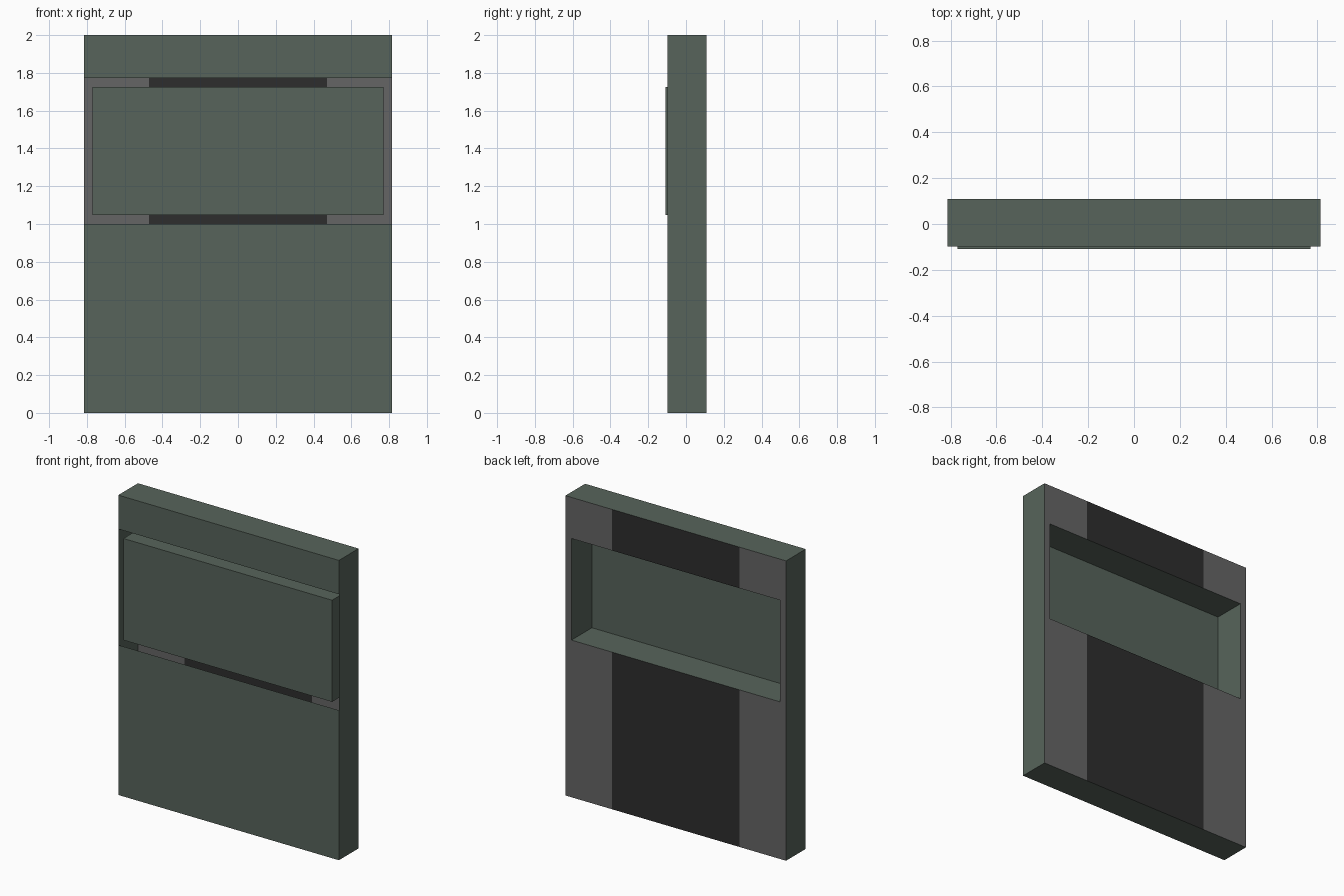
import bpy

if "Cube" in bpy.data.objects:
    bpy.data.objects.remove(bpy.data.objects["Cube"])

W, YF, YB, YP = 0.814, -0.099, 0.108, -0.108   # half width, front, back, panel front
PW, P0, P1 = 0.77, 1.048, 1.726                # panel half width, bottom, top
S0, S1, H = 1.0, 1.774, 2.0                    # slot bottom, slot top, height
D = 0.47                                       # half width of dark backing


def mat(name, rgb):
    m = bpy.data.materials.new(name)
    m.diffuse_color = (*rgb, 1)
    m.use_nodes = True
    m.node_tree.nodes["Principled BSDF"].inputs["Base Color"].default_value = m.diffuse_color
    return m


green = mat("green_paint", (0.095, 0.127, 0.104))
grey = mat("grey_metal", (0.13, 0.13, 0.13))
dark = mat("dark_metal", (0.027, 0.027, 0.027))


def sheets(name, quads, mats):
    """Object made of flat single-sided sheets: (four corners, material index)."""
    me = bpy.data.meshes.new(name)
    verts = [p for q, _ in quads for p in q]
    me.from_pydata(verts, [], [range(i * 4, i * 4 + 4) for i in range(len(quads))])
    for m in mats:
        me.materials.append(m)
    for f, (_, i) in zip(me.polygons, quads):
        f.material_index = i
    ob = bpy.data.objects.new(name, me)
    bpy.context.collection.objects.link(ob)
    return ob


def wall(x0, x1, z0, z1, y):
    """Upright sheet facing the front."""
    return [(x0, y, z0), (x1, y, z0), (x1, y, z1), (x0, y, z1)]


def tube(w, z0, z1, ya, yb):
    """Four sides of a rectangular sleeve, facing outward."""
    c = [(-w, z0), (w, z0), (w, z1), (-w, z1)]
    return [[(a[0], ya, a[1]), (a[0], yb, a[1]), (b[0], yb, b[1]), (b[0], ya, b[1])]
            for a, b in zip(c, c[1:] + c[:1])]


# Hollow casing: outer sides plus lower and upper front plates
casing = tube(W, 0, H, YF, YB) + [wall(-W, W, 0, S0, YF), wall(-W, W, S1, H, YF)]
sheets("casing", [(q, 0) for q in casing], [green])

# Raised panel: deep tray open at the back
panel = tube(PW, P0, P1, YP, YB) + [wall(-PW, PW, P0, P1, YP)]
sheets("raised_panel", [(q, 0) for q in panel], [green])

# Back plate around the tray opening, dark in the middle
back = []
for z0, z1 in ((0, P0), (P1, H)):
    for x0, x1, m in ((-W, -D, 0), (-D, D, 1), (D, W, 0)):
        back.append((wall(x0, x1, z0, z1, YB)[::-1], m))
for x0, x1 in ((-W, -PW), (PW, W)):
    back.append((wall(x0, x1, P0, P1, YB)[::-1], 0))
sheets("back_plate", back, [grey, dark])
